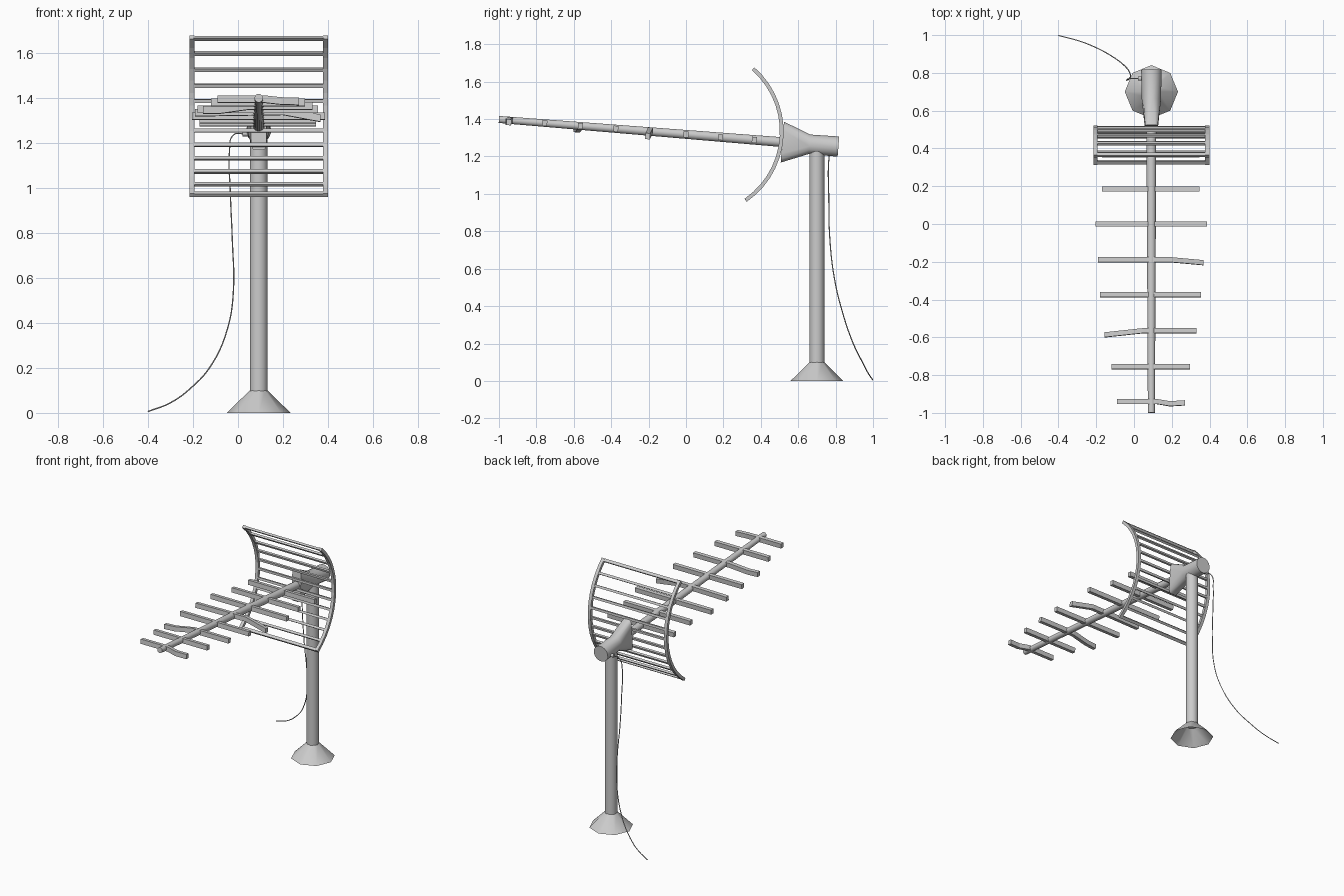
import bpy, bmesh, math
from mathutils import Vector

cube = bpy.data.objects.get("Cube")
if cube:
    bpy.data.objects.remove(cube, do_unlink=True)

CX, PY = 0.092, 0.70          # mast axis


def material(name, rgb):
    m = bpy.data.materials.new(name)
    m.use_nodes = True
    col = (*rgb, 1)
    m.diffuse_color = col
    m.node_tree.nodes["Principled BSDF"].inputs["Base Color"].default_value = col
    return m


METAL = material("light grey metal", (0.6, 0.6, 0.6))


def loft(name, rings, caps=True, smooth=0):
    """Skin a list of equal-sized point rings; smooth is a crease angle in degrees."""
    bm = bmesh.new()
    vs = [[bm.verts.new(p) for p in r] for r in rings]
    n = len(vs[0])
    for a, b in zip(vs, vs[1:]):
        for i in range(n):
            j = (i + 1) % n
            bm.faces.new((a[i], a[j], b[j], b[i]))
    if caps:
        bm.faces.new(vs[0])
        bm.faces.new(vs[-1])
    bmesh.ops.recalc_face_normals(bm, faces=bm.faces)
    me = bpy.data.meshes.new(name)
    bm.to_mesh(me)
    bm.free()
    me.materials.append(METAL)
    ob = bpy.data.objects.new(name, me)
    bpy.context.collection.objects.link(ob)
    if smooth:
        bpy.ops.object.select_all(action='DESELECT')
        ob.select_set(True)
        bpy.context.view_layer.objects.active = ob
        bpy.ops.object.shade_smooth_by_angle(angle=math.radians(smooth))


def ring(c, u, v, n=16, power=1.0):
    """Ellipse spanned by u and v; a power below one squares it off."""
    def sq(t):
        return math.copysign(abs(t) ** power, t)
    out = []
    for i in range(n):
        a = 2 * math.pi * (i + 0.5 * (n > 8)) / n
        out.append(Vector(c) + Vector(u) * sq(math.cos(a)) + Vector(v) * sq(math.sin(a)))
    return out


def rect(c, u, v):
    c, u, v = Vector(c), Vector(u), Vector(v)
    return [c + u + v, c - u + v, c - u - v, c + u - v]


def disc(z, r, n):
    return ring((CX, PY, z), (r, 0, 0), (0, r, 0), n)


# Mast and flared octagonal foot
loft("base_skirt", [disc(0, 0.141, 8), disc(0.1, 0.04, 8)], caps=False, smooth=60)
loft("mast", [disc(0.09, 0.04, 16), disc(1.24, 0.04, 16)], smooth=40)


# Tapered boom, rising gently toward the front
def boom_z(y):
    return 1.318 - 0.08 * y


def boom_ring(y, rx, rz, power=1.0):
    return ring((CX, y, boom_z(y)), (rx, 0, 0), (0, 0.08 * rz, rz), 16, power)


loft("boom", [boom_ring(-1, 0.019, 0.019), boom_ring(0.6, 0.027, 0.027)], smooth=40)

# Housing: round at the back, flaring to a tall narrow mouth
loft("housing", [boom_ring(0.815, 0.055, 0.055), boom_ring(0.66, 0.052, 0.053),
                 boom_ring(0.515, 0.035, 0.11, 0.35)], smooth=40)

# Director bars: station y, then points along the bar as (x, dy, dz)
directors = [
    (-0.94, [(-0.09, 0, 0), (0.12, 0, 0), (0.19, -0.012, -0.008), (0.27, -0.007, -0.01)]),
    (-0.755, [(-0.12, 0, 0), (0.297, 0, 0)]),
    (-0.565, [(-0.155, -0.022, -0.018), (-0.08, -0.014, -0.018), (0.05, 0, 0), (0.33, 0, 0)]),
    (-0.375, [(-0.18, 0, 0), (0.355, 0, 0)]),
    (-0.19, [(-0.19, 0, 0), (0.2, 0, 0.006), (0.367, -0.015, -0.025)]),
    (0.0, [(-0.205, 0, 0), (0.387, 0, 0)]),
    (0.185, [(-0.17, 0, 0), (0.347, 0, 0)]),
    (0.365, [(-0.17, 0, 0), (0.347, 0, 0)]),
]
for k, (y, pts) in enumerate(directors):
    loft(f"director_{k + 1}",
         [rect((x, y + dy, boom_z(y) + dz), (0, 0.013, -0.001), (0, 0.001, 0.016))
          for x, dy, dz in pts])

# Curved reflector: two arched rails joined by rungs
RC, RR = Vector((0, 0.067, 1.333)), 0.445


def arc(a, x):
    out = Vector((0, math.cos(a), math.sin(a)))
    along = Vector((0, -math.sin(a), math.cos(a)))
    return RC + RR * out + Vector((x, 0, 0)), out, along


A0, A1 = math.radians(-55.5), math.radians(49)
for side, x in (("right", CX - 0.296), ("left", CX + 0.296)):
    rings = []
    for i in range(15):
        c, out, along = arc(A0 + (A1 - A0) * i / 14, x)
        rings.append(rect(c, (0.011, 0, 0), out * 0.01))
    loft(f"reflector_rail_{side}", rings)

for i in range(12):
    z = 1.671 - 0.0755 * i + 0.001 * i * i
    a = max(A0 + 0.02, min(A1 - 0.02, math.asin((z - RC.z) / RR)))
    h = 0.01 if i in (0, 11) else 0.008
    rings = []
    for x in (CX - 0.29, CX + 0.29):
        c, out, along = arc(a, x)
        rings.append(rect(c, out * 0.007, along * h))
    loft(f"reflector_rung_{i + 1}", rings)

# Cable socket on the side of the housing
loft("cable_socket", [ring((x, 0.77, 1.24), (0, 0.012, 0), (0, 0, 0.012), 12)
                      for x in (0.02, 0.06)], smooth=40)

# Hanging cable
path = [(0.03, 0.77, 1.24), (-0.02, 0.77, 1.235), (-0.038, 0.762, 1.16),
        (-0.035, 0.763, 1.0), (-0.025, 0.769, 0.76), (-0.02, 0.793, 0.55),
        (-0.045, 0.833, 0.38), (-0.12, 0.89, 0.21), (-0.21, 0.938, 0.11),
        (-0.3, 0.972, 0.045), (-0.4, 0.998, 0.006)]
cu = bpy.data.curves.new("cable", 'CURVE')
cu.dimensions = '3D'
cu.bevel_depth = 0.003
cu.bevel_resolution = 1
cu.use_fill_caps = True
sp = cu.splines.new('BEZIER')
sp.resolution_u = 5
sp.bezier_points.add(len(path) - 1)
for bp, p in zip(sp.bezier_points, path):
    bp.co = p
    bp.handle_left_type = bp.handle_right_type = 'AUTO'
cu.materials.append(METAL)
bpy.context.collection.objects.link(bpy.data.objects.new("cable", cu))
